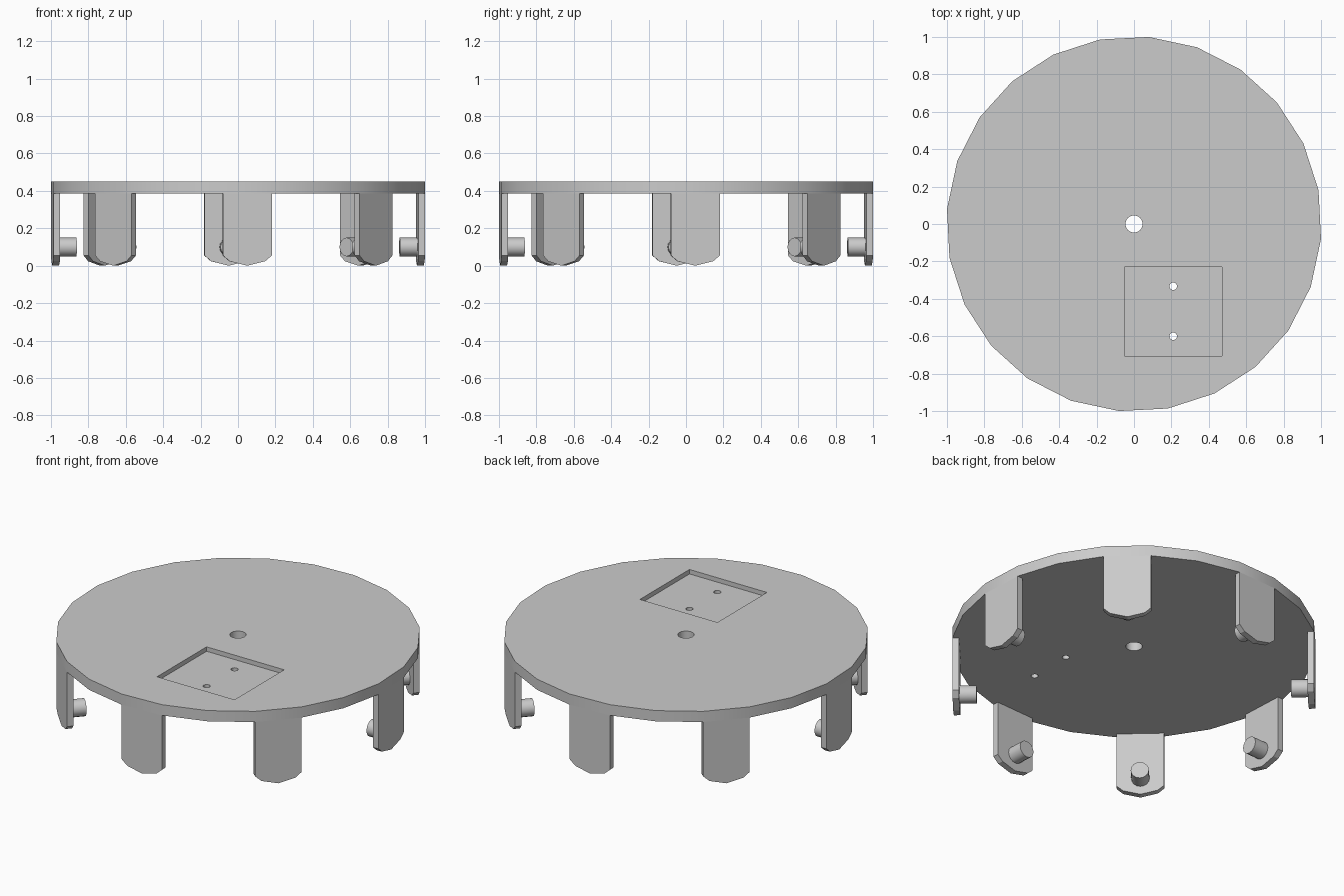
import bpy, bmesh, math
from mathutils import Matrix, Vector

if "Cube" in bpy.data.objects:
    bpy.data.objects.remove(bpy.data.objects["Cube"], do_unlink=True)

SIDES = 24
RADIUS = 1.003
FACET_TURN = math.radians(2.9)          # direction of a facet's middle
APOTHEM = RADIUS * math.cos(math.pi / SIDES)
HALF_WIDTH = RADIUS * math.sin(math.pi / SIDES)
DISC_BOTTOM, DISC_TOP = 0.385, 0.45
LEG_THICKNESS = 0.036

grey = bpy.data.materials.new("plain_grey")
grey.use_nodes = True
grey.diffuse_color = (0.6, 0.6, 0.6, 1)
grey.node_tree.nodes["Principled BSDF"].inputs["Base Color"].default_value = grey.diffuse_color


def make(name, bm, matrix=Matrix()):
    """Turn a bmesh into a named object."""
    bm.transform(matrix)
    bmesh.ops.recalc_face_normals(bm, faces=bm.faces)
    mesh = bpy.data.meshes.new(name)
    bm.to_mesh(mesh)
    bm.free()
    mesh.materials.append(grey)
    obj = bpy.data.objects.new(name, mesh)
    bpy.context.collection.objects.link(obj)
    return obj


def cylinder(name, radius, depth, sides, matrix):
    bm = bmesh.new()
    bmesh.ops.create_cone(bm, cap_ends=True, segments=sides,
                          radius1=radius, radius2=radius, depth=depth)
    return make(name, bm, matrix)


def select_only(obj):
    bpy.ops.object.select_all(action='DESELECT')
    obj.select_set(True)
    bpy.context.view_layer.objects.active = obj


def smooth(obj):
    select_only(obj)
    bpy.ops.object.shade_smooth_by_angle(angle=math.radians(25))


def cut(obj, cutter):
    """Subtract the cutter and discard it."""
    cutter.hide_render = True
    mod = obj.modifiers.new("cut", 'BOOLEAN')
    mod.operation = 'DIFFERENCE'
    mod.solver = 'EXACT'
    mod.object = cutter
    select_only(obj)
    bpy.ops.object.modifier_apply(modifier=mod.name)
    bpy.data.objects.remove(cutter, do_unlink=True)


# Round top plate, turned so its facets line up with the legs
middle = (DISC_BOTTOM + DISC_TOP) / 2
bm = bmesh.new()
bmesh.ops.create_cone(bm, cap_ends=True, segments=SIDES, radius1=RADIUS,
                      radius2=RADIUS, depth=DISC_TOP - DISC_BOTTOM)
first = max(bm.verts, key=lambda v: v.co.x).co
turn = FACET_TURN + math.pi / SIDES - math.atan2(first.y, first.x)
top_plate = make("top_plate", bm, Matrix.Translation((0, 0, middle)) @ Matrix.Rotation(turn, 4, 'Z'))

# Shallow rectangular pocket
bm = bmesh.new()
bmesh.ops.create_cube(bm, size=1)
pocket = make("pocket_cutter", bm, Matrix.Translation((0.21, -0.467, DISC_TOP + 0.023))
              @ Matrix.Diagonal((0.52, 0.475, 0.1, 1)))
cut(top_plate, pocket)

# Centre hole and two small holes in the pocket
for x, y, radius in ((0, 0, 0.046), (0.21, -0.333, 0.02), (0.21, -0.6, 0.02)):
    cut(top_plate, cylinder("hole_cutter", radius, 0.4, 16, Matrix.Translation((x, y, middle))))
smooth(top_plate)

# Eight legs with rounded tips, each with an inward peg
half_profile = [(HALF_WIDTH, DISC_BOTTOM), (HALF_WIDTH, 0.055), (0.095, 0.024), (0, 0)]
profile = half_profile + [(-t, z) for t, z in reversed(half_profile[:-1])]

for i in range(8):
    spin = Matrix.Rotation(FACET_TURN + i * math.tau / 8, 4, 'Z')

    bm = bmesh.new()
    face = bm.faces.new([bm.verts.new((APOTHEM, t, z)) for t, z in profile])
    extruded = bmesh.ops.extrude_face_region(bm, geom=[face], use_keep_orig=True)
    moved = [v for v in extruded["geom"] if isinstance(v, bmesh.types.BMVert)]
    bmesh.ops.translate(bm, verts=moved, vec=Vector((-LEG_THICKNESS, 0, 0)))
    smooth(make(f"leg_{i + 1}", bm, spin))

    inner, outer = 0.865, APOTHEM - LEG_THICKNESS / 2
    lay_down = Matrix.Translation(((inner + outer) / 2, 0, 0.1)) @ Matrix.Rotation(math.pi / 2, 4, 'Y')
    smooth(cylinder(f"peg_{i + 1}", 0.05, outer - inner, 16, spin @ lay_down))
